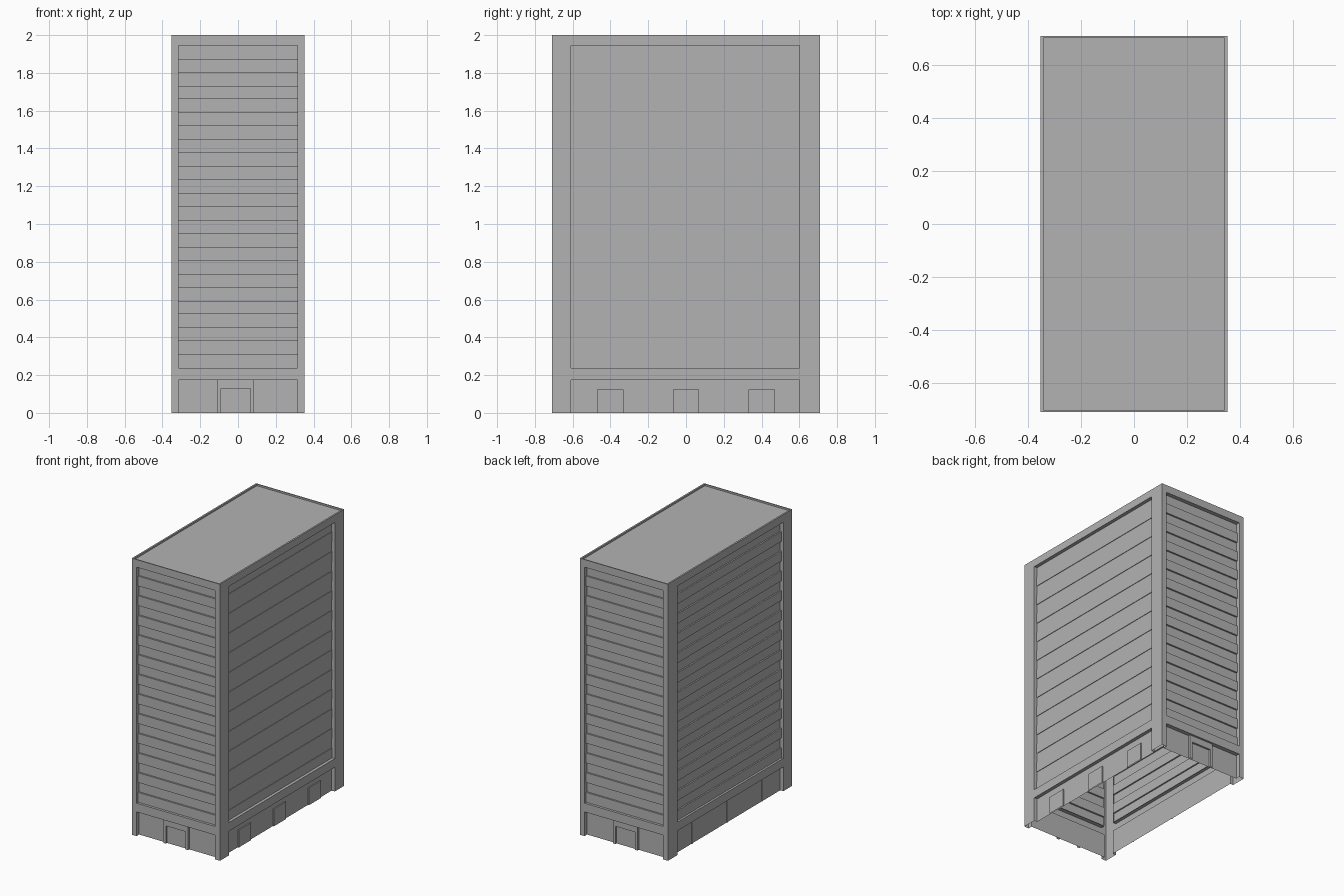
import bpy, bmesh, math
from mathutils import Matrix

cube = bpy.data.objects.get("Cube")
if cube:
    bpy.data.objects.remove(cube, do_unlink=True)

concrete = bpy.data.materials.new("concrete_grey")
concrete.use_nodes = True
GREY = (0.45, 0.45, 0.45, 1)
concrete.diffuse_color = GREY
concrete.node_tree.nodes["Principled BSDF"].inputs["Base Color"].default_value = GREY

HX, HY, H = 0.353, 0.71, 2.0
GROUND_TOP, SILL, HEAD = 0.175, 0.238, 1.945
FLOORS = 12


class Sheet:
    """Surface drawn in (along, up, outward) coordinates, then placed by a matrix."""

    def __init__(self, name, matrix):
        self.name, self.matrix, self.bm = name, matrix, bmesh.new()

    def face(self, points):
        self.bm.faces.new([self.bm.verts.new(p) for p in points])

    def panel(self, rect, d):
        u0, u1, w0, w1 = rect
        self.face([(u0, w0, d), (u1, w0, d), (u1, w1, d), (u0, w1, d)])

    def sides(self, rect, d0, d1, edges=(0, 1, 2, 3)):
        # edges: 0 bottom, 1 right, 2 top, 3 left
        u0, u1, w0, w1 = rect
        c = [(u0, w0), (u1, w0), (u1, w1), (u0, w1)]
        for i in edges:
            p, q = c[i], c[(i + 1) % 4]
            self.face([(*p, d0), (*q, d0), (*q, d1), (*p, d1)])

    def ring(self, outer, inner, d):
        a0, a1, b0, b1 = outer
        u0, u1, w0, w1 = inner
        for r in ((a0, u0, b0, b1), (u1, a1, b0, b1), (u0, u1, b0, w0), (u0, u1, w1, b1)):
            if r[1] > r[0] and r[3] > r[2]:
                self.panel(r, d)

    def finish(self):
        bmesh.ops.remove_doubles(self.bm, verts=self.bm.verts, dist=0.0001)
        self.bm.transform(self.matrix)
        mesh = bpy.data.meshes.new(self.name)
        self.bm.to_mesh(mesh)
        self.bm.free()
        mesh.materials.append(concrete)
        bpy.context.collection.objects.link(bpy.data.objects.new(self.name, mesh))


def build_wall(side, angle, half, dist, u0, u1, recess, step):
    place = Matrix.Rotation(angle, 4, "Z") @ Matrix.Translation((0, -dist, 0)) \
        @ Matrix.Rotation(math.pi / 2, 4, "X")
    upper, lower = (u0, u1, SILL, HEAD), (u0, u1, 0, GROUND_TOP)

    # Outer frame with deep reveals around both openings
    frame = Sheet(side + "_frame", place)
    frame.ring((-half, half, GROUND_TOP, H), upper, 0)
    frame.ring((-half, half, 0, GROUND_TOP), lower, 0)
    frame.sides(upper, 0, -recess)
    frame.sides(lower, 0, -recess, (1, 2, 3))
    frame.finish()

    # Alternating raised spandrels and window bands
    bands = Sheet(side + "_window_bands", place)
    storey = (HEAD - SILL) / FLOORS
    for i in range(FLOORS):
        z = SILL + i * storey
        spandrel = (u0, u1, z, z + storey / 2)
        bands.panel(spandrel, step - recess)
        bands.sides(spandrel, -recess, step - recess, (0, 2))
        bands.panel((u0, u1, z + storey / 2, z + storey), -recess)
    bands.finish()

    # Ground floor wall
    base = Sheet(side + "_ground_wall", place)
    base.panel(lower, -recess)
    base.finish()
    return place


def build_portal(side, place, centre, recess):
    # Raised entrance surround with an inset door
    portal = Sheet(side + "_entrance", place)
    outer = (centre - 0.098, centre + 0.098, 0, GROUND_TOP)
    door = (centre - 0.078, centre + 0.078, 0, 0.128)
    front = 0.015 - recess
    portal.ring(outer, door, front)
    portal.sides(outer, -recess, front, (1, 3))
    portal.sides(door, front, 0.002 - recess, (1, 2, 3))
    portal.panel(door, 0.002 - recess)
    portal.finish()


def build_blocks(name, place, width, height, raise_by, recess):
    # Three evenly spaced raised pieces on a ground wall
    blocks = Sheet(name, place)
    for c in (-0.4, 0, 0.4):
        rect = (c - width / 2, c + width / 2, 0, height)
        blocks.panel(rect, raise_by - recess)
        blocks.sides(rect, -recess, raise_by - recess, (1, 2, 3))
    blocks.finish()


END, SIDE = 0.03, 0.025
for side, angle, centre in (("front", 0, -0.012), ("back", math.pi, 0)):
    place = build_wall(side, angle, HX, HY, -0.315, 0.315, END, 0.012)
    build_portal(side, place, centre, END)

right = build_wall("right", math.pi / 2, HY, HX, -0.608, 0.602, SIDE, 0.004)
build_blocks("right_doors", right, 0.14, 0.125, 0.008, SIDE)
left = build_wall("left", -math.pi / 2, HY, HX, -0.602, 0.608, SIDE, 0.01)
build_blocks("left_pilasters", left, 0.01, GROUND_TOP, 0.004, SIDE)

# Sunken flat roof inside a thin parapet
roof = Sheet("roof", Matrix.Translation((0, 0, H)))
inner = (0.012 - HX, HX - 0.012, 0.008 - HY, HY - 0.008)
roof.ring((-HX, HX, -HY, HY), inner, 0)
roof.sides(inner, 0, -0.012)
roof.panel(inner, -0.012)
roof.finish()
